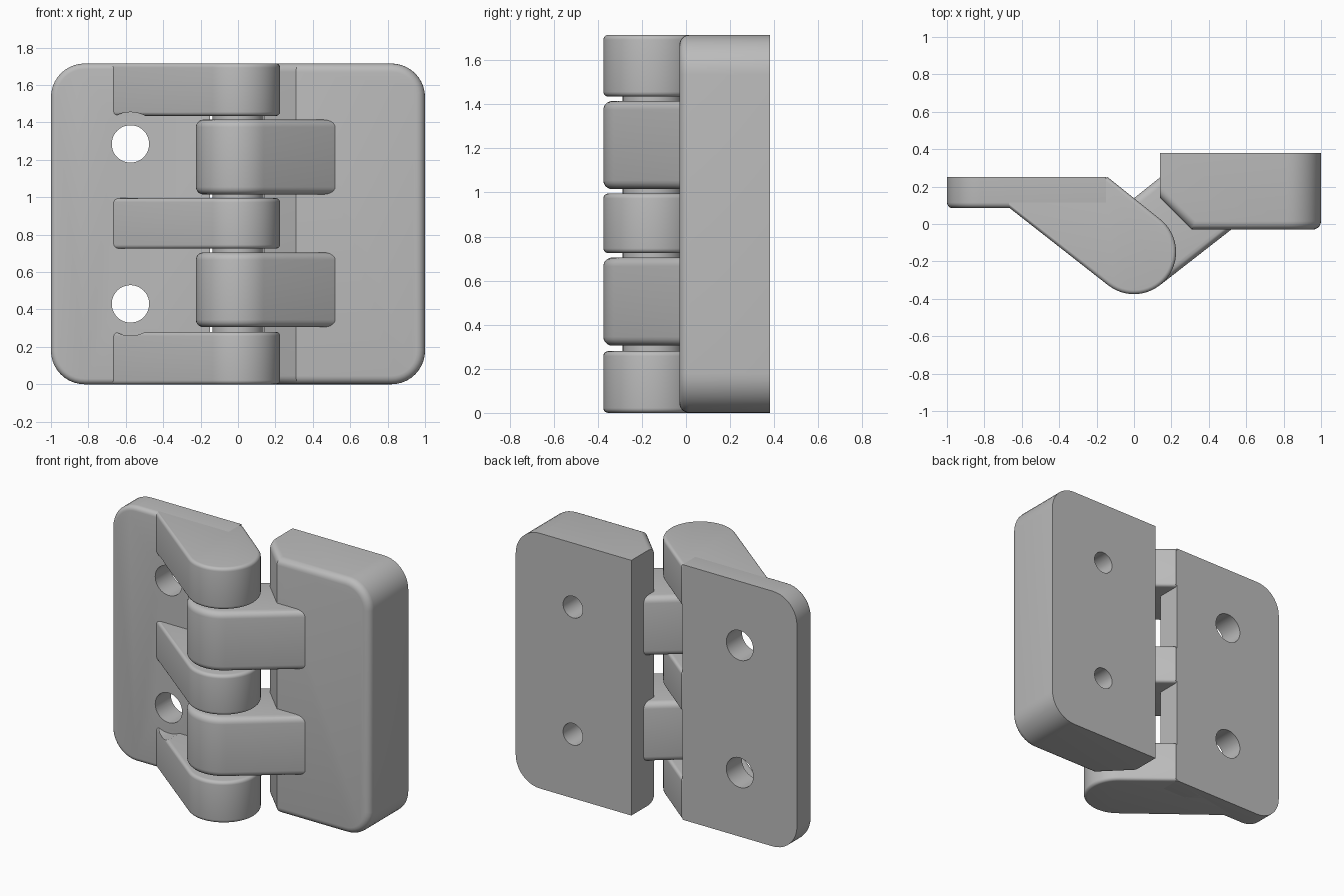
import bpy, bmesh
from math import cos, sin, pi, atan2
from mathutils import Vector

cube = bpy.data.objects.get("Cube")
if cube:
    bpy.data.objects.remove(cube, do_unlink=True)

H = 1.715                 # overall height
PIN_Y, KNUCKLE_R = -0.15, 0.225
HOLE_Z = (0.43, H - 0.43)

grey = bpy.data.materials.new("mid_grey")
grey.use_nodes = True
grey.diffuse_color = (0.5, 0.5, 0.5, 1)
grey.node_tree.nodes["Principled BSDF"].inputs["Base Color"].default_value = (0.5, 0.5, 0.5, 1)


def arc(cx, cy, r, a0, a1, n):
    return [(cx + r * cos(a0 + (a1 - a0) * i / n), cy + r * sin(a0 + (a1 - a0) * i / n))
            for i in range(n + 1)]


def prism(points, depth):
    """Extrude a closed 3D outline along a vector."""
    bm = bmesh.new()
    face = bm.faces.new([bm.verts.new(p) for p in points])
    ext = bmesh.ops.extrude_face_region(bm, geom=[face], use_keep_orig=True)
    moved = [g for g in ext["geom"] if isinstance(g, bmesh.types.BMVert)]
    bmesh.ops.translate(bm, verts=moved, vec=depth)
    bmesh.ops.recalc_face_normals(bm, faces=bm.faces)
    return bm


def round_edges(bm, radius, rule):
    bm.normal_update()
    edges = [e for e in bm.edges if len(e.link_faces) == 2 and
             (rule(e.link_faces[0].normal, e.link_faces[1].normal) or
              rule(e.link_faces[1].normal, e.link_faces[0].normal))]
    bmesh.ops.bevel(bm, geom=edges, offset=radius, segments=5, profile=0.5,
                    affect='EDGES', clamp_overlap=True)


def finish(name, bm):
    bmesh.ops.recalc_face_normals(bm, faces=bm.faces)
    mesh = bpy.data.meshes.new(name)
    bm.to_mesh(mesh)
    bm.free()
    mesh.materials.append(grey)
    obj = bpy.data.objects.new(name, mesh)
    bpy.context.collection.objects.link(obj)
    return obj


def smooth(obj):
    bpy.ops.object.select_all(action='DESELECT')
    obj.select_set(True)
    bpy.context.view_layer.objects.active = obj
    bpy.ops.object.shade_smooth_by_angle(angle=pi / 6)


def drill(obj, x, radius, y0, y1):
    """Cut both screw holes through an object along y."""
    for z in HOLE_Z:
        ring = arc(x, z, radius, 0, 2 * pi, 48)[:-1]
        cutter = finish("hole_cutter", prism([(a, y0, b) for a, b in ring], Vector((0, y1 - y0, 0))))
        cutter.hide_render = True
        mod = obj.modifiers.new("hole", 'BOOLEAN')
        mod.operation, mod.solver, mod.object = 'DIFFERENCE', 'EXACT', cutter
        bpy.ops.object.select_all(action='DESELECT')
        obj.select_set(True)
        bpy.context.view_layer.objects.active = obj
        bpy.ops.object.modifier_apply(modifier=mod.name)
        bpy.data.objects.remove(cutter, do_unlink=True)


def leaf_outline(inner, side, y):
    """Front outline with the two outer corners rounded."""
    r = 0.18
    pts = [(inner, 0)] + arc(1 - r, r, r, -pi / 2, 0, 10) + arc(1 - r, H - r, r, 0, pi / 2, 10) + [(inner, H)]
    return [(side * x, y, z) for x, z in pts]


def front_rim(a, b):
    return a.y < -0.5 and abs(b.y) < 0.1


# Thin leaf with screw holes
bm = prism(leaf_outline(0.15, -1, 0.25), Vector((0, -0.165, 0)))
round_edges(bm, 0.03, lambda a, b: front_rim(a, b) and b.x < 0.9)
thin_leaf = finish("thin_leaf", bm)
drill(thin_leaf, -0.575, 0.10, 0.0, 0.4)
smooth(thin_leaf)

# Thick leaf with chamfered inner edge and blind holes
bm = prism(leaf_outline(0.14, 1, 0.38), Vector((0, -0.41, 0)))
cut = bmesh.ops.bisect_plane(bm, geom=bm.verts[:] + bm.edges[:] + bm.faces[:],
                             plane_co=(0.14, 0.14, 0), plane_no=(-1, -1, 0), clear_outer=True)
bmesh.ops.holes_fill(bm, edges=[g for g in cut["geom_cut"] if isinstance(g, bmesh.types.BMEdge)])
bmesh.ops.recalc_face_normals(bm, faces=bm.faces)
round_edges(bm, 0.045, lambda a, b: front_rim(a, b) and b.x > -0.9)
thick_leaf = finish("thick_leaf", bm)
drill(thick_leaf, 0.575, 0.073, 0.11, 0.5)
smooth(thick_leaf)

# Knuckles: a barrel with a tapered arm reaching into each leaf
SLOPE = atan2(-0.79, -0.61)
barrel = arc(0, PIN_Y, KNUCKLE_R, SLOPE, SLOPE + pi, 28)


def knuckle(name, z0, z1, side, arm, radius):
    pts = [(side * x, y, z0) for x, y in barrel + arm]
    bm = prism(pts, Vector((0, 0, z1 - z0)))
    round_edges(bm, radius, lambda a, b: abs(a.z) > 0.9 and abs(b.z) < 0.1)
    return finish(name, bm)


thin_arm = [(-0.14, 0.25), (-0.3, 0.235), (-0.75, 0.152)]
for name, z0, z1 in (("lower", 0, 0.28), ("middle", 0.725, 0.995), ("upper", H - 0.28, H)):
    part = knuckle(name + "_thin_knuckle", z0, z1, 1, thin_arm, 0.022)
    if name != "middle":
        drill(part, -0.575, 0.17, -0.3, 0.085)   # screw head clearance
    smooth(part)

thick_arm = [(-0.19, 0.29), (-0.25, 0.3), (-0.58, 0.017)]
for name, z0 in (("lower", 0.305), ("upper", 1.015)):
    smooth(knuckle(name + "_thick_knuckle", z0, z0 + 0.4, -1, thick_arm, 0.04))

# Hinge pin
ring = arc(0, PIN_Y, 0.137, 0, 2 * pi, 40)[:-1]
smooth(finish("hinge_pin", prism([(x, y, 0.1) for x, y in ring], Vector((0, 0, H - 0.2)))))
